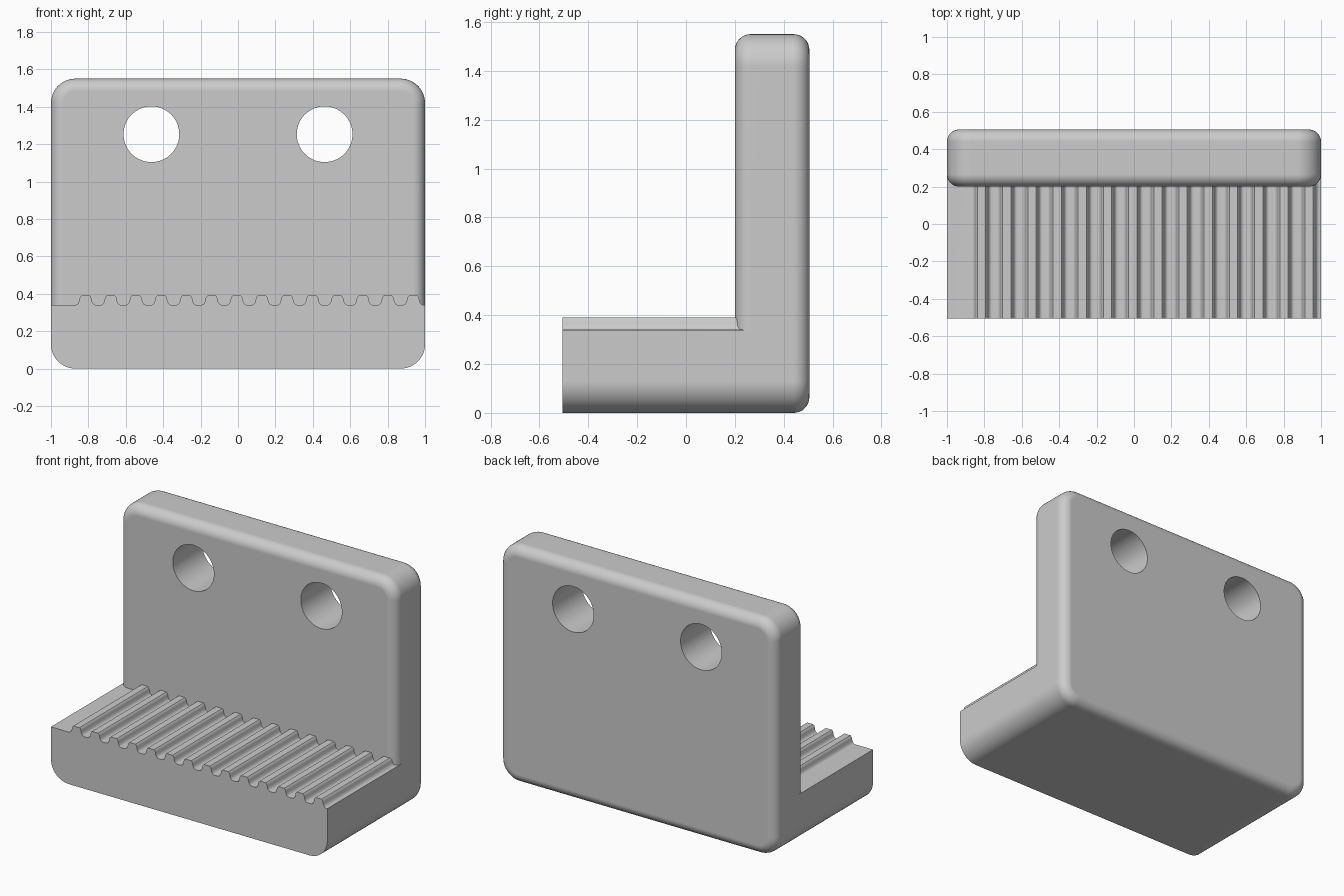
import bpy, bmesh
from math import sin, cos, pi, radians

cube = bpy.data.objects.get("Cube")
if cube:
    bpy.data.objects.remove(cube, do_unlink=True)

HEIGHT, DEPTH = 1.55, 0.505       # overall height, half depth
CORNER, ROUND = 0.13, 0.065       # outline corner radius, edge rounding
WALL_FRONT, SHELF_TOP = 0.2, 0.34

grey = bpy.data.materials.new("grey plastic")
grey.use_nodes = True
colour = (0.6, 0.6, 0.6, 1)
grey.diffuse_color = colour
grey.node_tree.nodes["Principled BSDF"].inputs["Base Color"].default_value = colour


def arc(cx, cz, start, steps=12):
    """Quarter circle of the outline, counter-clockwise from start."""
    return [(cx + CORNER * cos(start + pi / 2 * i / steps),
             cz + CORNER * sin(start + pi / 2 * i / steps)) for i in range(steps + 1)]


def extrude_profile(name, profile, y0, y1):
    """Solid from an x-z profile stretched along y."""
    bm = bmesh.new()
    face = bm.faces.new([bm.verts.new((x, y0, z)) for x, z in profile])
    ext = bmesh.ops.extrude_face_region(bm, geom=[face])
    verts = [g for g in ext["geom"] if isinstance(g, bmesh.types.BMVert)]
    bmesh.ops.translate(bm, verts=verts, vec=(0, y1 - y0, 0))
    bmesh.ops.recalc_face_normals(bm, faces=bm.faces[:])
    mesh = bpy.data.meshes.new(name)
    bm.to_mesh(mesh)
    bm.free()
    mesh.materials.append(grey)
    ob = bpy.data.objects.new(name, mesh)
    bpy.context.collection.objects.link(ob)
    return ob


def boolean(ob, other, operation):
    mod = ob.modifiers.new(operation.lower(), 'BOOLEAN')
    mod.operation, mod.solver, mod.object = operation, 'EXACT', other
    bpy.context.view_layer.objects.active = ob
    bpy.ops.object.modifier_apply(modifier=mod.name)
    bpy.data.objects.remove(other, do_unlink=True)


# Upright wall with rounded outline and rounded front and back rims
inner = 1 - CORNER
bottom = arc(-inner, CORNER, pi) + arc(inner, CORNER, -pi / 2)
top = arc(inner, HEIGHT - CORNER, 0) + arc(-inner, HEIGHT - CORNER, pi / 2)
bracket = extrude_profile("clamp_bracket", bottom + top, WALL_FRONT, DEPTH)
rims = bracket.modifiers.new("rims", 'BEVEL')
rims.width, rims.segments = ROUND, 8
rims.limit_method, rims.angle_limit = 'ANGLE', radians(60)
bpy.context.view_layer.objects.active = bracket
bpy.ops.object.modifier_apply(modifier=rims.name)

# Shelf with a row of rounded belt teeth along its top
flank = [(-0.055, 0), (-0.047, 0.002), (-0.04, 0.008), (-0.035, 0.018),
         (-0.032, 0.033), (-0.029, 0.043), (-0.022, 0.05)]
tooth = flank + [(-x, z) for x, z in reversed(flank)]
teeth = [(-0.815 + 0.1347 * k + x, SHELF_TOP + z) for k in range(14) for x, z in tooth]
ridge = [(-1, SHELF_TOP)] + teeth + [(1, SHELF_TOP)]
shelf = extrude_profile("toothed_shelf", bottom + ridge[::-1], -DEPTH, WALL_FRONT + ROUND)
boolean(bracket, shelf, 'UNION')

# Two screw holes through the wall
for side in (-1, 1):
    bpy.ops.mesh.primitive_cylinder_add(vertices=64, radius=0.149, depth=1, rotation=(pi / 2, 0, 0),
                                        location=(side * 0.463, 0.35, 1.253))
    drill = bpy.context.object
    drill.hide_render = True
    drill.data.materials.append(grey)
    boolean(bracket, drill, 'DIFFERENCE')

# Smooth rounded edges, keep flat faces flat
bpy.ops.object.select_all(action='DESELECT')
bracket.select_set(True)
bpy.context.view_layer.objects.active = bracket
bpy.ops.object.shade_smooth_by_angle(angle=radians(35))
weighted = bracket.modifiers.new("even shading", 'WEIGHTED_NORMAL')
weighted.keep_sharp = True
